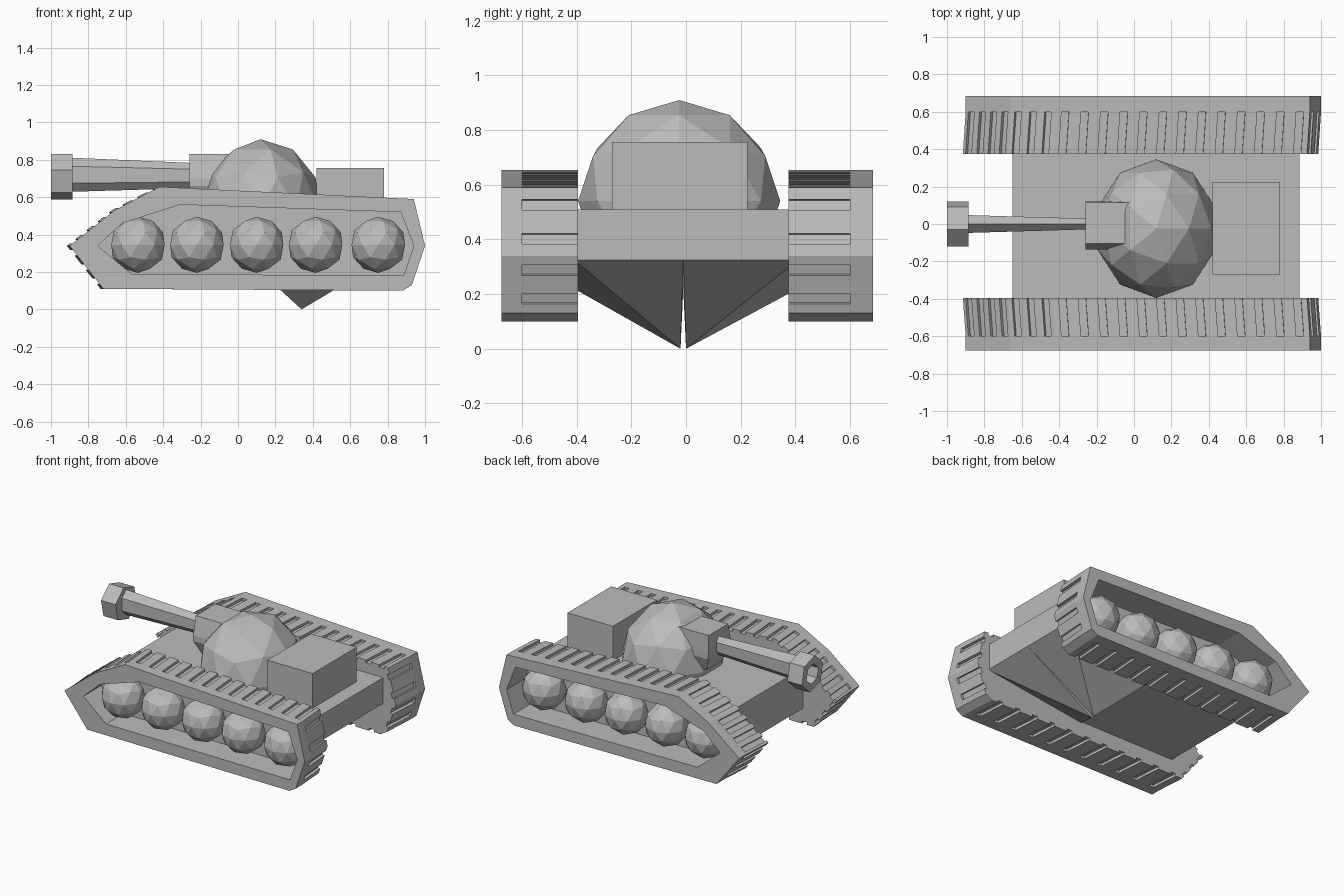
import bpy, bmesh, math
from mathutils import Vector, Matrix

cube = bpy.data.objects.get("Cube")
if cube:
    bpy.data.objects.remove(cube, do_unlink=True)

GREY = (0.5, 0.5, 0.5, 1.0)
mat = bpy.data.materials.new("plain_grey")
mat.use_nodes = True
mat.diffuse_color = GREY
for node in mat.node_tree.nodes:
    if node.type == 'BSDF_PRINCIPLED':
        node.inputs["Base Color"].default_value = GREY
        node.inputs["Roughness"].default_value = 0.8


def finish(name, bm):
    """Turn a bmesh into a flat-shaded grey object."""
    bmesh.ops.recalc_face_normals(bm, faces=bm.faces[:])
    mesh = bpy.data.meshes.new(name)
    bm.to_mesh(mesh)
    bm.free()
    mesh.materials.append(mat)
    obj = bpy.data.objects.new(name, mesh)
    bpy.context.collection.objects.link(obj)
    return obj


def solid(name, points):
    """Convex solid around a few corner points."""
    bm = bmesh.new()
    for p in points:
        bm.verts.new(p)
    res = bmesh.ops.convex_hull(bm, input=bm.verts[:])
    bmesh.ops.delete(bm, geom=[v for v in res["geom_interior"] if isinstance(v, bmesh.types.BMVert)],
                     context='VERTS')
    bmesh.ops.dissolve_limit(bm, angle_limit=0.01, verts=bm.verts[:], edges=bm.edges[:])
    return finish(name, bm)


def box(x0, x1, y0, y1, z0, z1):
    return [(x, y, z) for x in (x0, x1) for y in (y0, y1) for z in (z0, z1)]


def loft(name, rings):
    """Join equal rings of points and cap both ends."""
    bm = bmesh.new()
    loops = [[bm.verts.new(p) for p in ring] for ring in rings]
    n = len(loops[0])
    for a, b in zip(loops, loops[1:]):
        for i in range(n):
            j = (i + 1) % n
            bm.faces.new((a[i], a[j], b[j], b[i]))
    bm.faces.new(loops[0])
    bm.faces.new(loops[-1])
    return finish(name, bm)


def prism(name, profile, y0, y1, shift0=0.0):
    return loft(name, [[(x + shift0, y0, z) for x, z in profile],
                       [(x, y1, z) for x, z in profile]])


def ball(name, centre, radii, cut_below=None):
    bm = bmesh.new()
    place = Matrix.Translation(centre) @ Matrix.Diagonal((*radii, 1))
    bmesh.ops.create_icosphere(bm, subdivisions=2, radius=1, matrix=place)
    if cut_below is not None:
        bmesh.ops.bisect_plane(bm, geom=bm.verts[:] + bm.edges[:] + bm.faces[:],
                               plane_co=(0, 0, cut_below), plane_no=(0, 0, 1), clear_inner=True)
        bmesh.ops.holes_fill(bm, edges=bm.edges[:], sides=0)
    return finish(name, bm)


def notched(profile, counts, width=0.04, depth=0.018):
    """Cut rectangular tread grooves into the edges of a profile."""
    out = []
    for i, n in enumerate(counts):
        a, b = Vector(profile[i]), Vector(profile[(i + 1) % len(profile)])
        d = (b - a).normalized()
        inward = Vector((d.y, -d.x)) * depth
        out.append(tuple(a))
        for k in range(n):
            mid = a.lerp(b, (k + 0.5) / n)
            p, q = mid - d * width / 2, mid + d * width / 2
            out += [tuple(v) for v in (p, p + inward, q + inward, q)]
    return out


def cut(obj, cutter):
    mod = obj.modifiers.new("recess", 'BOOLEAN')
    mod.operation = 'DIFFERENCE'
    mod.solver = 'EXACT'
    mod.object = cutter
    bpy.context.view_layer.objects.active = obj
    bpy.ops.object.modifier_apply(modifier=mod.name)


# Tracks with tread grooves, a deep side recess and round road wheels
TRACK = [(-.90, .34), (-.66, .53), (-.42, .655), (.94, .59),
         (1.0, .34), (.93, .13), (.88, .10), (-.72, .11)]
GROOVES = [4, 3, 13, 2, 2, 0, 11, 3]
RECESS = [(-.75, .34), (-.62, .46), (-.31, .56), (.87, .52),
          (.94, .34), (.885, .18), (-.57, .19)]
for side, s, inner, outer in (("left", 1, .375, .685), ("right", -1, .395, .675)):
    tread = prism(side + "_track_tread", notched(TRACK, GROOVES), s * inner, s * .6, -.015)
    rim = prism(side + "_track_rim", TRACK, s * .6, s * outer)
    cutter = prism("recess_cutter", RECESS, s * .48, s * .8)
    cutter.hide_render = True
    cut(tread, cutter)
    cut(rim, cutter)
    bpy.data.objects.remove(cutter, do_unlink=True)
    for i, x in enumerate((-.535, -.22, .10, .415, .75)):
        ball(f"{side}_road_wheel_{i + 1}", (x, s * .525, .345), (.15, .15, .15))

# Hull, with a belly that drops to a split keel
W, MID, REAR, BELLY, TAIL = .41, .10, .885, .22, .325
solid("hull", [(x, y, z) for y in (-W, W)
               for x, z in ((-.65, .51), (REAR, .51), (REAR, TAIL), (MID, BELLY), (-.65, BELLY))])
for side, s in (("left", 1), ("right", -1)):
    solid(side + "_keel", [(REAR, s * W, TAIL), (REAR, -.01, TAIL), (MID, s * W, BELLY),
                           (MID, -.01, BELLY), (.34, -.01 + s * .01, 0)])

# Turret, engine box and gun mount
ball("turret", (.12, -.025, .54), (.33, .37, .37), cut_below=.42)
solid("engine_box", box(.42, .78, -.27, .225, .49, .757))
solid("gun_mount", box(-.26, .05, -.105, .115, .72, .83)
      + box(-.26, .05, -.135, .12, .66, .70) + box(-.22, .05, -.09, .08, .56, .60))


def hexagon(x, ry, rz, start, z=.715):
    return [(x, ry * math.cos(math.radians(start + 60 * k)),
             z + rz * math.sin(math.radians(start + 60 * k))) for k in range(6)]


# Barrel flares toward a hollow six-sided muzzle
loft("barrel", [hexagon(-.92, .056, .092, 30, .72), hexagon(-.15, .03, .064, 30)])
loft("muzzle", [hexagon(-.90, .06, .06, 43, .71), hexagon(-1.0, .07, .07, 43, .71),
                hexagon(-1.0, .125, .125, 43, .71), hexagon(-.885, .125, .125, 43, .71)])
